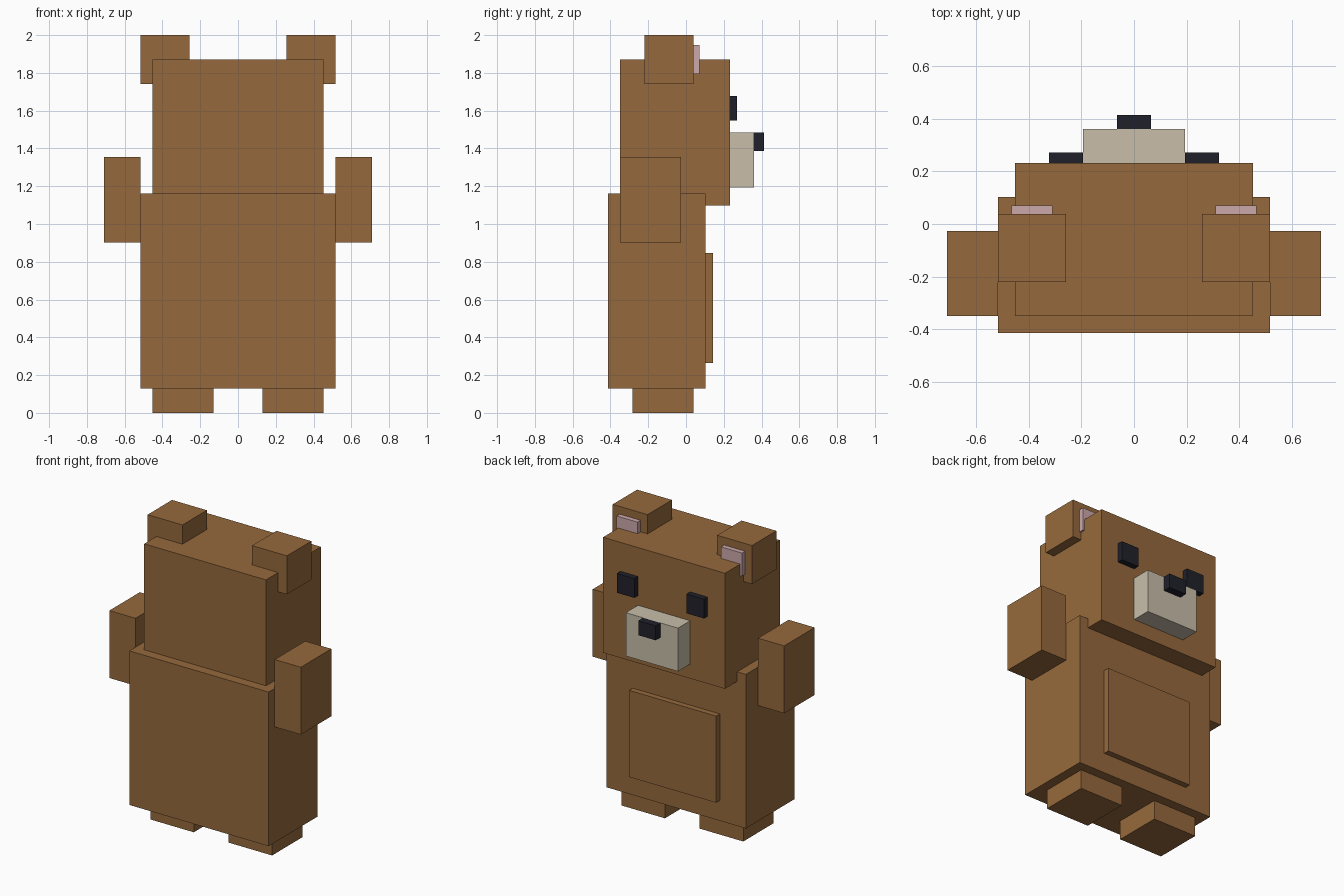
import bpy

if "Cube" in bpy.data.objects:
    bpy.data.objects.remove(bpy.data.objects["Cube"])

U = 2 / 31  # grid unit: the bear is 31 units tall


def material(name, rgb):
    m = bpy.data.materials.new(name)
    m.diffuse_color = (*rgb, 1)
    m.use_nodes = True
    m.node_tree.nodes["Principled BSDF"].inputs["Base Color"].default_value = m.diffuse_color
    return m


brown = material("brown fur", (0.305, 0.141, 0.045))
cream = material("cream muzzle", (0.578, 0.515, 0.402))
black = material("dark eyes", (0.0144, 0.0144, 0.024))
pink = material("pink inner ear", (0.604, 0.392, 0.402))


def box(name, x, y, z, mat):
    """Box from (low, high) extents in grid units."""
    ext = (x, y, z)
    bpy.ops.mesh.primitive_cube_add(size=1, location=[(a + b) / 2 * U for a, b in ext])
    ob = bpy.context.object
    ob.name = name
    ob.scale = [(b - a) * U for a, b in ext]
    bpy.ops.object.transform_apply(location=False, rotation=False, scale=True)
    ob.data.materials.append(mat)


def pair(name, x, y, z, mat):
    """Left and right copies of a box, mirrored across x = 0."""
    box("right_" + name, x, y, z, mat)
    box("left_" + name, (-x[1], -x[0]), y, z, mat)


# Torso and raised belly panel
box("body", (-8, 8), (-6.4, 1.6), (2, 18), brown)
box("belly", (-5, 5), (1.6, 2.2), (4.1, 13.1), brown)

# Limbs
pair("foot", (2, 7), (-4.4, 0.6), (0, 2), brown)
pair("arm", (8, 11), (-5.4, -0.4), (14, 21), brown)

# Head and face
box("head", (-7, 7), (-5.4, 3.6), (17, 29), brown)
box("muzzle", (-3, 3), (3.6, 5.6), (18.5, 23), cream)
box("nose", (-1, 1), (5.6, 6.4), (21.5, 23), black)
pair("eye", (3, 5), (3.6, 4.2), (24, 26), black)

# Ears with inner pads
pair("ear", (4, 8), (-3.4, 0.6), (27, 31), brown)
pair("inner_ear", (4.8, 7.2), (0.6, 1.1), (27.8, 30.2), pink)
